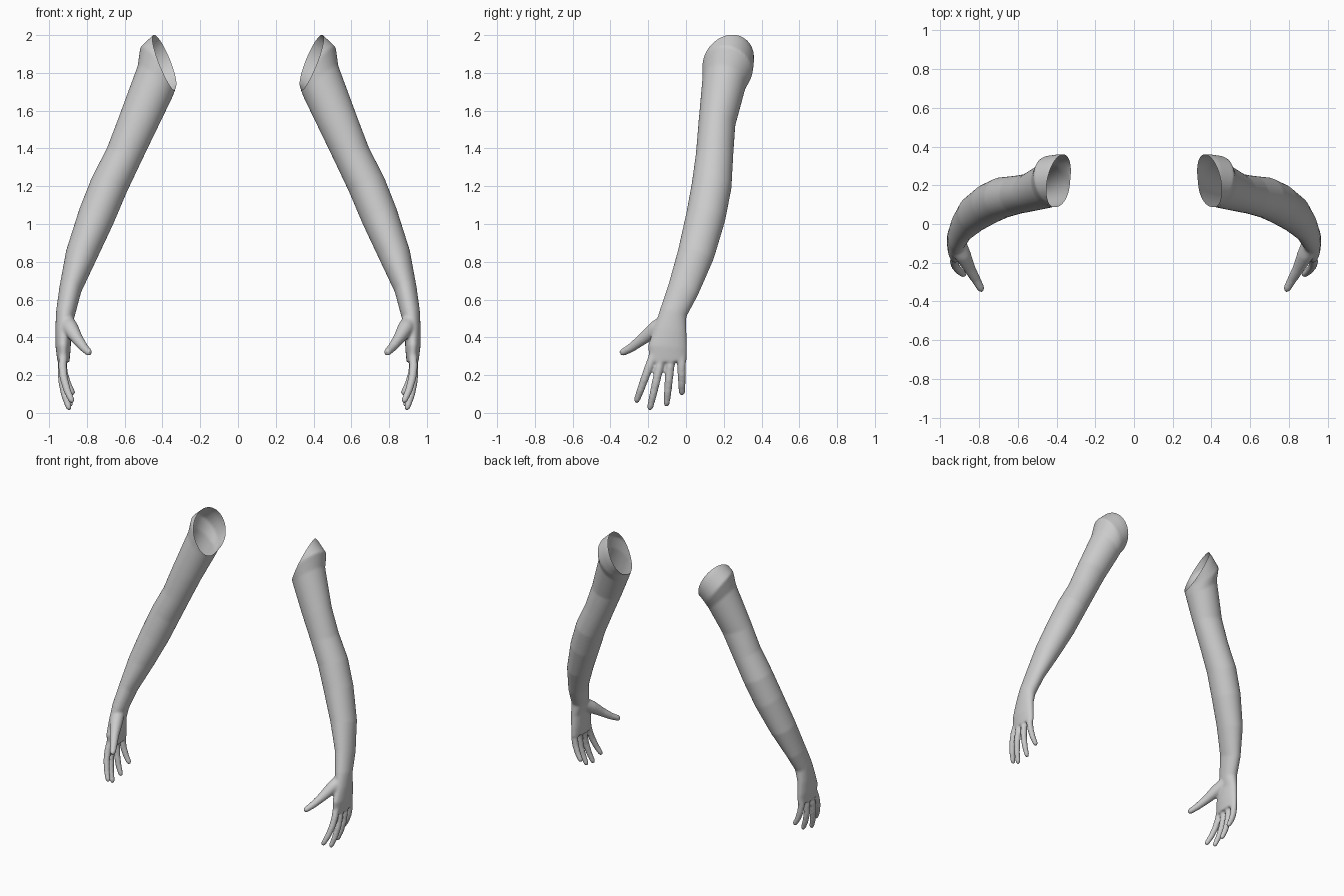
import bpy, bmesh, math
from mathutils import Vector

cube = bpy.data.objects.get("Cube")
if cube:
    bpy.data.objects.remove(cube)

grey = bpy.data.materials.new("light_grey")
grey.use_nodes = True
colour = (0.6, 0.6, 0.6, 1)
grey.diffuse_color = colour
bsdf = next(n for n in grey.node_tree.nodes if n.type == "BSDF_PRINCIPLED")
bsdf.inputs["Base Color"].default_value = colour

# Arm sections, shoulder to knuckles: outer x, z, inner x, z, front y, back y
ARM = [
    (.40, 2.04, .28, 1.765, .09, .36),
    (.45, 2.0, .33, 1.725, .09, .36),
    (.515, 1.94, .333, 1.71, .083, .355),
    (.53, 1.84, .348, 1.67, .085, .32),
    (.63, 1.57, .43, 1.50, .066, .262),
    (.695, 1.40, .512, 1.33, .052, .25),
    (.775, 1.245, .59, 1.165, .03, .242),
    (.84, 1.08, .66, 1.0, 0, .21),
    (.91, .86, .745, .82, -.045, .15),
    (.945, .67, .83, .64, -.097, .07),
    (.963, .54, .862, .52, -.14, .005),
    (.967, .44, .885, .44, -.168, .004),
    (.966, .35, .885, .35, -.202, .006),
    (.956, .27, .892, .27, -.195, .004),
]

# Fingers: base y, tip y, tip x, tip z
FINGERS = [
    (-.172, -.265, .875, .055),
    (-.125, -.193, .89, .015),
    (-.078, -.104, .882, .035),
    (-.025, -.021, .87, .095),
]
THUMB = [((.915, -.09, .49), .045), ((.885, -.16, .445), .043),
         ((.85, -.23, .39), .031), ((.815, -.29, .345), .024),
         ((.79, -.335, .32), .02), ((.783, -.346, .313), .012)]


def loft(bm, rings, sides):
    """Closed tube through rings of (centre, half axis, half axis)."""
    loops = []
    for c, a, b in rings:
        angles = [math.tau * i / sides for i in range(sides)]
        loops.append([bm.verts.new(c + a * math.cos(t) + b * math.sin(t)) for t in angles])
    for lo, hi in zip(loops, loops[1:]):
        for i in range(sides):
            j = (i + 1) % sides
            bm.faces.new((lo[i], lo[j], hi[j], hi[i]))
    bm.faces.new(loops[0][::-1])
    bm.faces.new(loops[-1])


def tangent(pts, i):
    return (pts[min(i + 1, len(pts) - 1)] - pts[max(i - 1, 0)]).normalized()


def add_arm(bm):
    centres = [Vector(((ox + ix) / 2, (yf + yb) / 2, (oz + iz) / 2))
               for ox, oz, ix, iz, yf, yb in ARM]
    rings = []
    for i, (ox, oz, ix, iz, yf, yb) in enumerate(ARM):
        a = Vector(((ox - ix) / 2, 0, (oz - iz) / 2))
        b = tangent(centres, i).cross(a).normalized() * (yb - yf) / 2
        rings.append((centres[i], a, b))
    loft(bm, rings, 32)


def add_digit(bm, path):
    pts = [Vector(p) for p, r in path]
    rings = []
    for i, (p, r) in enumerate(path):
        t = tangent(pts, i)
        a = t.cross(Vector((0, 1, 0))).normalized()
        rings.append((pts[i], a * r, t.cross(a) * r))
    loft(bm, rings, 16)


def finger_path(y0, y1, x1, z1):
    base, tip = Vector((.925, y0, .31)), Vector((x1, y1, z1))
    path = []
    for t, r in ((0, .023), (.25, .023), (.5, .022), (.75, .02), (.95, .017), (1, .01)):
        p = base.lerp(tip, t)
        p.x += .09 * t * (1 - t)      # relaxed curl
        path.append((p, r))
    return path


def build_arm(name, side):
    # Overlapping tubes for arm, fingers and thumb
    bm = bmesh.new()
    add_arm(bm)
    for f in FINGERS:
        add_digit(bm, finger_path(*f))
    add_digit(bm, THUMB)
    bmesh.ops.recalc_face_normals(bm, faces=bm.faces)
    mesh = bpy.data.meshes.new(name)
    bm.to_mesh(mesh)
    bm.free()
    obj = bpy.data.objects.new(name, mesh)
    bpy.context.collection.objects.link(obj)

    # Fuse into one skin
    fuse = obj.modifiers.new("fuse", "REMESH")
    fuse.mode = "VOXEL"
    fuse.voxel_size = .0075
    soften = obj.modifiers.new("soften", "SMOOTH")
    soften.iterations = 8
    bpy.context.view_layer.update()
    skin = bpy.data.meshes.new_from_object(obj.evaluated_get(bpy.context.evaluated_depsgraph_get()))
    obj.modifiers.clear()

    # Open the shoulder along a slanted plane, then place on its side
    bm = bmesh.new()
    bm.from_mesh(skin)
    bmesh.ops.bisect_plane(bm, geom=bm.verts[:] + bm.edges[:] + bm.faces[:],
                           plane_co=(.39, .225, 1.863), plane_no=(.9, .22, -.385),
                           clear_inner=True)
    if side < 0:
        bmesh.ops.scale(bm, vec=(-1, 1, 1), verts=bm.verts)
        bmesh.ops.reverse_faces(bm, faces=bm.faces)
    for f in bm.faces:
        f.smooth = True
        f.material_index = 0
    bm.to_mesh(skin)
    bm.free()
    obj.data = skin
    skin.materials.clear()
    skin.materials.append(grey)


build_arm("left_arm", 1)
build_arm("right_arm", -1)
